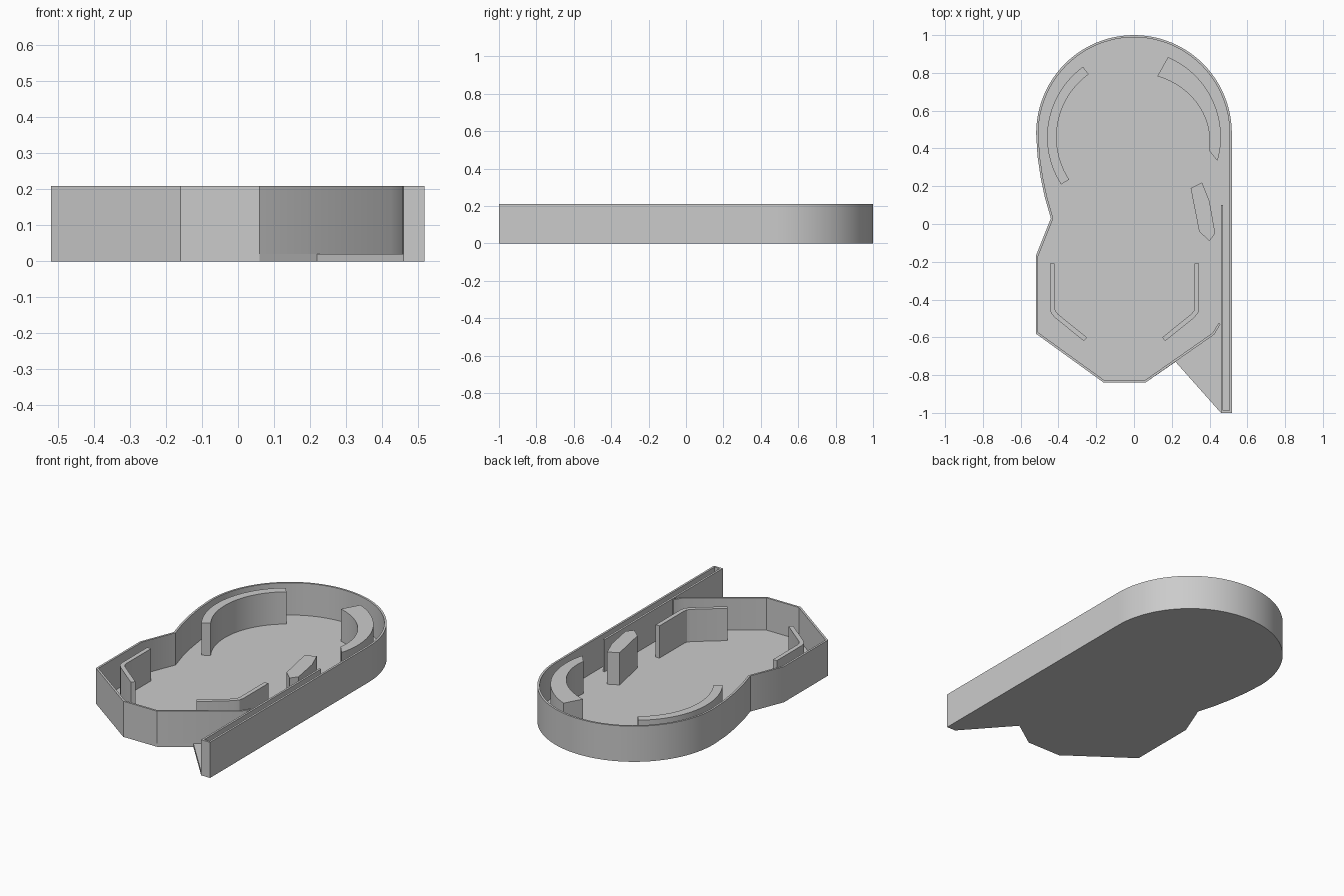
import bpy, bmesh
from math import cos, sin, pi, radians
from mathutils import Vector

if "Cube" in bpy.data.objects:
    bpy.data.objects.remove(bpy.data.objects["Cube"])

H = 0.21       # wall height
FLOOR = 0.02   # floor thickness


def prism(name, pts, z0, z1):
    """Extrude a flat outline between two heights."""
    bm = bmesh.new()
    face = bm.faces.new([bm.verts.new((x, y, z0)) for x, y in pts])
    res = bmesh.ops.extrude_face_region(bm, geom=[face])
    top = [v for v in res["geom"] if isinstance(v, bmesh.types.BMVert)]
    bmesh.ops.translate(bm, verts=top, vec=(0, 0, z1 - z0))
    bmesh.ops.recalc_face_normals(bm, faces=bm.faces)
    mesh = bpy.data.meshes.new(name)
    bm.to_mesh(mesh)
    bm.free()
    ob = bpy.data.objects.new(name, mesh)
    bpy.context.collection.objects.link(ob)
    bpy.context.view_layer.objects.active = ob
    ob.select_set(True)
    bpy.ops.object.shade_smooth_by_angle(angle=radians(25))
    ob.select_set(False)
    return ob


def wall(name, path, thick, z0=FLOOR * 0.5, z1=H):
    """Wall along an open path, thickened to the right of travel."""
    p = [Vector(q) for q in path]
    d = [(b - a).normalized() for a, b in zip(p, p[1:])]
    inner = []
    for i, q in enumerate(p):
        n = [Vector((e.y, -e.x)) for e in (d[max(i - 1, 0)], d[min(i, len(d) - 1)])]
        m = (n[0] + n[1]).normalized()
        inner.append(q + m * thick / max(m.dot(n[0]), 0.4))
    return prism(name, [tuple(q) for q in p + inner[::-1]], z0, z1)


def arc(cx, cy, rx, ry, a0, a1, n):
    return [(cx + rx * cos(radians(a0 + (a1 - a0) * i / n)),
             cy + ry * sin(radians(a0 + (a1 - a0) * i / n))) for i in range(n + 1)]


# Shared outline, running clockwise
left_side = [(0.06, -0.84), (-0.16, -0.84), (-0.52, -0.58), (-0.52, -0.17),
             (-0.44, 0.03), (-0.472, 0.14), (-0.495, 0.25), (-0.511, 0.36)]
round_end = arc(0, 0.48, 0.518, 0.52, 180, 0, 48)
tip = [(0.518, -1), (0.46, -1)]

# Floor plate
prism("floor", left_side + round_end + tip + [(0.22, -0.73)], 0, FLOOR)

# Outer rim, folded back at the tip into the double side wall
wall("outer_rim", [(0.458, -0.53), (0.425, -0.585)] + left_side + round_end + tip
     + [(0.46, 0.1)], 0.012, 0)

# Curved chamber wall on the left
wall("left_arc_wall", arc(0, 0.46, 0.46, 0.46, 213, 126, 24), 0.05)

# Tapered chamber wall on the right
outer = arc(0, 0.46, 0.46, 0.46, 67, -16, 24)
inner = arc(0, 0.44, 0.40, 0.36, -8, 72, 24)
prism("right_arc_wall", outer + inner, FLOOR * 0.5, H)

# Small block between the chambers
prism("divider_block", [(0.36, 0.22), (0.30, 0.19), (0.345, -0.04), (0.40, -0.09),
                        (0.43, -0.05), (0.40, 0.12)], FLOOR * 0.5, H)

# Bent baffles, mirrored about the lower chamber's centre line
AXIS = -0.05
bend = [(0.395, -0.21), (0.395, -0.44), (0.39, -0.47), (0.37, -0.495), (0.215, -0.62)]
wall("right_baffle", [(AXIS + x, y) for x, y in bend], 0.025)
wall("left_baffle", [(AXIS - x, y) for x, y in bend][::-1], 0.025)
